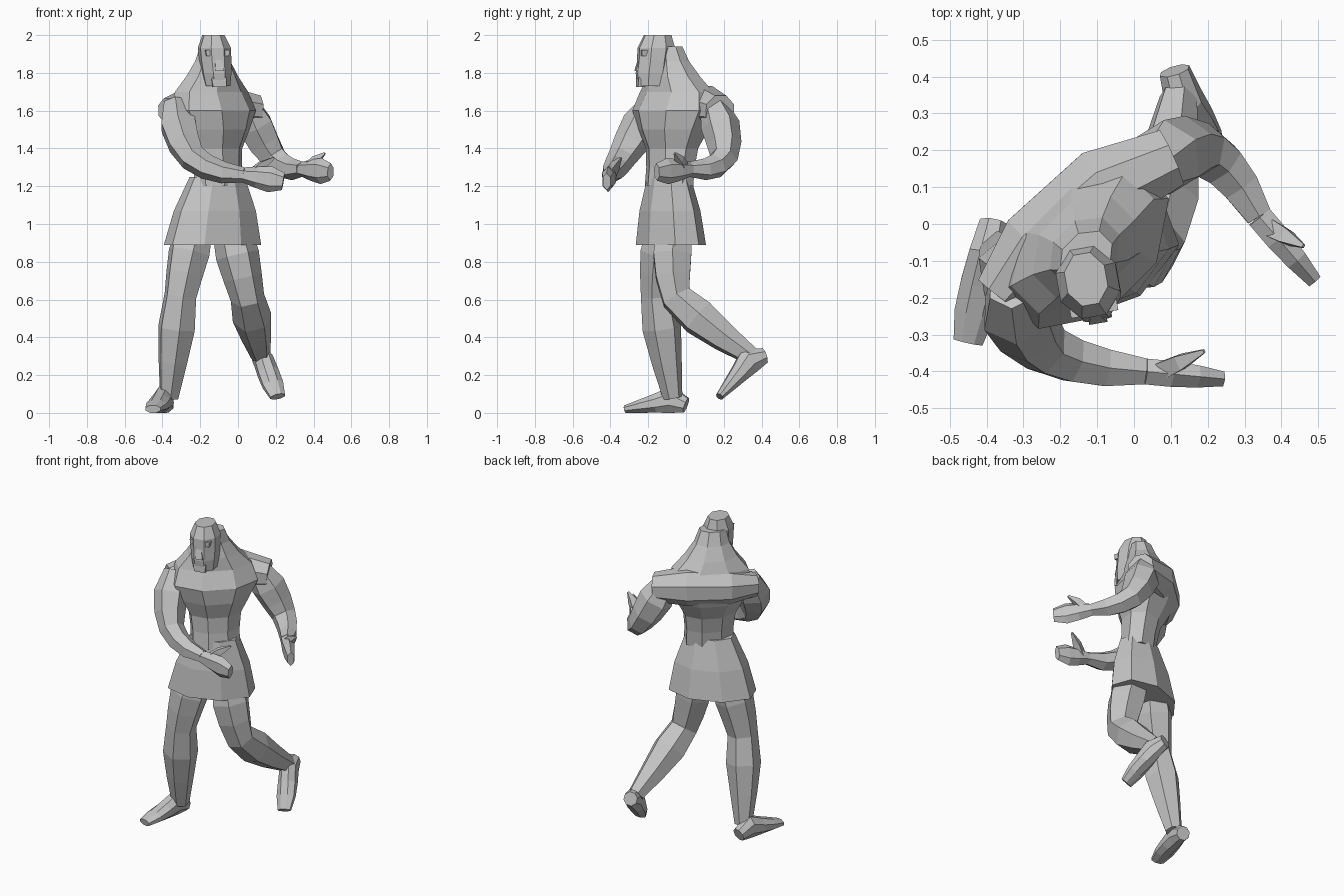
import bpy, bmesh
from math import cos, sin, pi, radians
from mathutils import Vector

cube = bpy.data.objects.get("Cube")
if cube:
    bpy.data.objects.remove(cube, do_unlink=True)

grey = (0.55, 0.55, 0.55, 1)
stone = bpy.data.materials.new("plain_grey")
stone.use_nodes = True
stone.diffuse_color = grey
stone.node_tree.nodes["Principled BSDF"].inputs["Base Color"].default_value = grey


def skin(name, frames, sides):
    """Join rings given as (centre, width axis, depth axis) into a closed faceted body."""
    bm = bmesh.new()
    grow = 1 / cos(pi / sides)
    angles = [2 * pi * (i + 0.5) / sides for i in range(sides)]
    rings = []
    for centre, u, v in frames:
        ring = [bm.verts.new(centre + (u * cos(a) + v * sin(a)) * grow) for a in angles]
        rings.append(ring)
    for low, high in zip(rings, rings[1:]):
        for i in range(sides):
            j = (i + 1) % sides
            bm.faces.new((low[i], low[j], high[j], high[i]))
    bm.faces.new(rings[0])
    bm.faces.new(rings[-1])
    bmesh.ops.recalc_face_normals(bm, faces=bm.faces)
    mesh = bpy.data.meshes.new(name)
    bm.to_mesh(mesh)
    bm.free()
    mesh.materials.append(stone)
    obj = bpy.data.objects.new(name, mesh)
    bpy.context.collection.objects.link(obj)


def spread(start, end, count):
    """Evenly spaced points from start to end."""
    start, end = Vector(start), Vector(end)
    return [start.lerp(end, i / (count - 1)) for i in range(count)]


def stack(name, base, top, turn, widths, depths, sides=8):
    """Level rings, evenly spaced from base to top and turned about z."""
    across = Vector((cos(radians(turn)), sin(radians(turn)), 0))
    deep = Vector((-across.y, across.x, 0))
    centres = spread(base, top, len(widths))
    skin(name, [(c, across * w, deep * d)
                for c, w, d in zip(centres, widths, depths)], sides)


def tube(name, path, up, widths, heights, sides):
    """Rings square to a path, with their height axis kept near up."""
    frames = []
    for i, point in enumerate(path):
        ahead = path[min(i + 1, len(path) - 1)]
        behind = path[max(i - 1, 0)]
        along = (ahead - behind).normalized()
        side = along.cross(up).normalized()
        frames.append((point, side * widths[i], side.cross(along) * heights[i]))
    skin(name, frames, sides)


def limb(name, root, joint, end, radii, curve):
    """Two bowed segments meeting at an elbow or knee."""
    root, joint, end = Vector(root), Vector(joint), Vector(end)
    hinge = (joint - root).cross(end - joint)
    bow = (joint - (root + end) / 2) * curve
    path = spread(root, joint, 4) + spread(joint, end, 4)[1:]
    for i in (1, 2, 4, 5):
        path[i] += bow
    tube(name, path, hinge, radii, radii, sides=6)


def hand(side, wrist, tip, thumb_tip):
    """Upright open palm with a raised thumb."""
    up = Vector((0, 0, 1))
    path = spread(wrist, tip, 4)
    tube(side + "_hand", path, up, (.035, .035, .03, .02), (.035, .05, .06, .04), sides=6)
    thumb = spread(path[0].lerp(path[1], 0.5), thumb_tip, 3)
    thumb[1] += up / 100
    sizes = (.025, .02, .005)
    tube(side + "_thumb", thumb, up, sizes, sizes, sides=4)


def foot(side, heel, toe, up):
    """Wedge whose sole lies on the line from heel to toe."""
    up = Vector(up).normalized()
    heights = (.04, .07, .05, .035, .02)
    path = [p + up * h for p, h in zip(spread(heel, toe, 5), heights)]
    tube(side + "_foot", path, up, (.04, .05, .055, .055, .04), heights, sides=8)


# Torso twisted towards its left, rising into sloping neck muscles
twist = 45
neck_base = (-.14, -.05, 1.7)
stack("torso", (-.1, -.09, 1.2), neck_base, twist,
      (.14, .14, .15, .2, .25, .22), (.1, .1, .11, .15, .17, .13))
stack("neck", neck_base, (-.13, -.09, 1.94), twist,
      (.22, .15, .1, .075), (.13, .11, .08, .06))

# Shoulder blades and deltoids bridge the arms across the back
yoke = [Vector(p) for p in ((-.37, -.19, 1.6), (-.27, -.06, 1.61),
                            (-.08, .1, 1.62), (.1, .18, 1.6))]
yoke_radii = (.065, .1, .11, .08)
tube("shoulders", yoke, Vector((0, 0, 1)), yoke_radii, yoke_radii, sides=8)

# Tunic skirt
stack("skirt", (-.135, -.08, .89), (-.11, -.09, 1.25), 20,
      (.25, .21, .14), (.16, .14, .1))

# Head and face
look = 10
stack("head", (-.11, -.18, 1.73), (-.13, -.15, 2), look,
      (.065, .075, .08, .082, .055), (.075, .09, .09, .095, .07))
stack("nose", (-.1, -.25, 1.81), (-.11, -.235, 1.9), look,
      (.025, .01), (.02, .01), sides=4)
stack("brow", (-.11, -.225, 1.89), (-.11, -.225, 1.92), look,
      (.06, .065), (.02, .02), sides=4)
stack("beard", (-.1, -.24, 1.725), (-.105, -.235, 1.81), look,
      (.035, .04, .02), (.02, .02, .01), sides=4)

# Arms and hands
arm_radii = (.06, .09, .08, .065, .058, .05, .035)
arm_curve = 0.18
left_wrist = (.34, .02, 1.29)
right_wrist = (.03, -.4, 1.26)
limb("left_arm", (.04, .14, 1.64), (.19, .2, 1.35), left_wrist, arm_radii, arm_curve)
limb("right_arm", (-.33, -.17, 1.64), (-.24, -.34, 1.35), right_wrist, arm_radii, arm_curve)
hand("left", left_wrist, (.49, -.155, 1.275), (.46, -.06, 1.375))
hand("right", right_wrist, (.24, -.42, 1.225), (.19, -.345, 1.35))

# Legs and feet: the right one stands, the left one trails with a bent knee
leg_radii = (.09, .1, .09, .078, .09, .07, .045)
leg_curve = 0.08
limb("right_leg", (-.235, -.11, .95), (-.305, -.15, .62), (-.365, -.07, .08),
     leg_radii, leg_curve)
limb("left_leg", (-.03, -.06, .95), (.05, -.05, .61), (.12, .345, .3),
     leg_radii, leg_curve)
foot("right", (-.38, 0, 0), (-.45, -.32, 0), (0, 0, 1))
foot("left", (.11, .44, .27), (.21, .19, .07), (0, -.6, .8))
